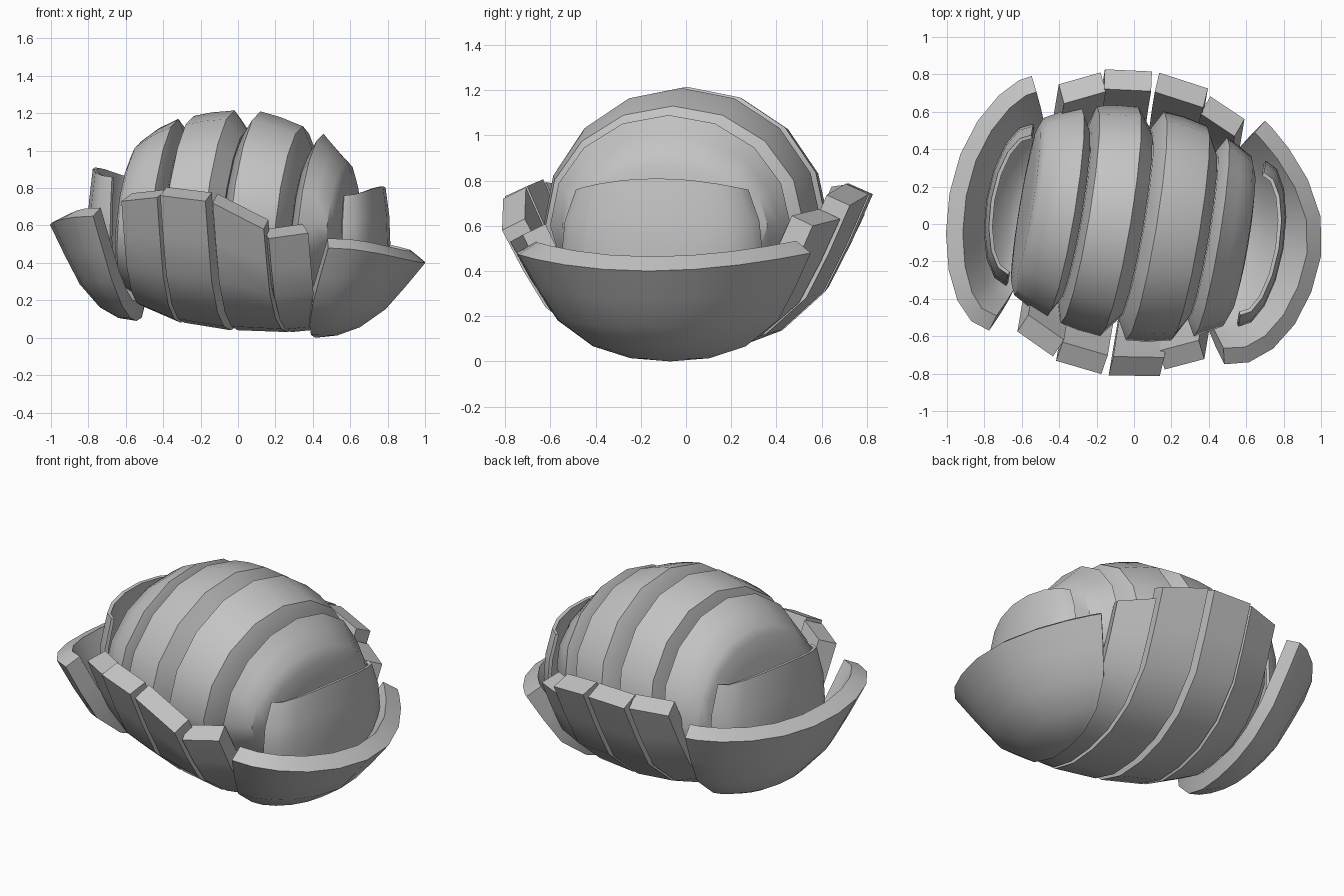
import bpy, bmesh, math
from mathutils import Matrix, Vector

cube = bpy.data.objects.get("Cube")
if cube:
    bpy.data.objects.remove(cube, do_unlink=True)

grey = bpy.data.materials.new("stone grey")
grey.use_nodes = True
grey.diffuse_color = (0.55, 0.55, 0.55, 1)
grey.node_tree.nodes["Principled BSDF"].inputs["Base Color"].default_value = (0.55, 0.55, 0.55, 1)

TURN = Matrix.Rotation(math.radians(-9.5), 4, "Z")  # the whole row of slices is turned a little


def grid_object(name, rows, ring=False, thickness=0):
    """Skin a list of point rows; close it as a solid ring loft or thicken it as a shell."""
    bm = bmesh.new()
    verts = [[bm.verts.new(p) for p in row] for row in rows]
    n = len(rows[0])
    for a, b in zip(verts, verts[1:]):
        for i in range(n if ring else n - 1):
            j = (i + 1) % n
            bm.faces.new((a[i], a[j], b[j], b[i]))
    if ring:
        bm.faces.new(verts[0])
        bm.faces.new(verts[-1])
    bmesh.ops.remove_doubles(bm, verts=bm.verts, dist=0.001)
    bmesh.ops.dissolve_degenerate(bm, edges=bm.edges, dist=0.001)
    if ring:
        bmesh.ops.recalc_face_normals(bm, faces=bm.faces)
    else:
        # Shell faces point away from the middle of the model
        bm.normal_update()
        middle = Vector((0, 0, 0.8))
        if sum(f.normal.dot(f.calc_center_median() - middle) for f in bm.faces) < 0:
            bmesh.ops.reverse_faces(bm, faces=bm.faces)
    bmesh.ops.transform(bm, matrix=TURN, verts=bm.verts)
    mesh = bpy.data.meshes.new(name)
    bm.to_mesh(mesh)
    bm.free()
    mesh.materials.append(grey)
    obj = bpy.data.objects.new(name, mesh)
    bpy.context.collection.objects.link(obj)
    bpy.ops.object.select_all(action="DESELECT")
    obj.select_set(True)
    bpy.context.view_layer.objects.active = obj
    if thickness:
        mod = obj.modifiers.new("wall", "SOLIDIFY")
        mod.thickness = thickness
        mod.offset = -1
        bpy.ops.object.modifier_apply(modifier="wall")
    bpy.ops.object.shade_smooth_by_angle(angle=math.radians(35))
    return obj


# Domed inner slices: stations of (x, height above the middle, half width)
MID = 0.6


def dome_ring(x, height, width, count=16):
    pts = []
    for i in range(count):
        a = math.tau * i / count
        z = math.sin(a) * height * (1 if math.sin(a) > 0 else 0.75)
        pts.append((x + 0.1 * z, width * math.cos(a), MID + z))
    return pts


dome_slices = [
    [(-0.6, 0.1, 0.12), (-0.597, 0.28, 0.32), (-0.59, 0.4, 0.43), (-0.57, 0.45, 0.48),
     (-0.48, 0.52, 0.53), (-0.38, 0.57, 0.57), (-0.33, 0.47, 0.48)],
    [(-0.325, 0.47, 0.48), (-0.3, 0.585, 0.59), (-0.2, 0.605, 0.61), (-0.08, 0.615, 0.62), (0.0, 0.51, 0.52)],
    [(0.005, 0.51, 0.52), (0.06, 0.61, 0.62), (0.17, 0.58, 0.61), (0.3, 0.53, 0.58), (0.365, 0.4, 0.46)],
    [(0.37, 0.4, 0.46), (0.415, 0.49, 0.54), (0.49, 0.41, 0.5), (0.56, 0.34, 0.46),
     (0.59, 0.27, 0.38), (0.605, 0.16, 0.24), (0.61, 0.05, 0.08)],
]
for k, stations in enumerate(dome_slices):
    grid_object(f"dome_slice_{k + 1}", [dome_ring(*s) for s in stations], ring=True)

# Flared outer bowl bands: (x, half width, bottom, front rim, back rim) at both edges
BOWL = [(1, 1), (0.88, 0.68), (0.75, 0.38), (0.52, 0.14), (0.27, 0.03), (0, 0)]


def bowl_row(x, width, bottom, front, back):
    front_half = [(x, -f * width, bottom + (front - bottom) * g) for f, g in BOWL]
    back_half = [(x, f * width, bottom + (back - bottom) * g) for f, g in BOWL]
    return front_half + back_half[-2::-1]


bowl_bands = [
    [(-0.52, 0.67, 0.17, 0.73, 0.73), (-0.31, 0.77, 0.08, 0.75, 0.74)],
    [(-0.29, 0.79, 0.08, 0.76, 0.74), (-0.04, 0.82, 0.04, 0.73, 0.74)],
    [(0.0, 0.82, 0.04, 0.72, 0.74), (0.27, 0.78, 0.03, 0.58, 0.69)],
    [(0.29, 0.74, 0.03, 0.53, 0.63), (0.49, 0.65, 0.05, 0.56, 0.6)],
]
for k, (left, right) in enumerate(bowl_bands):
    grid_object(f"bowl_band_{k + 1}", [bowl_row(*left), bowl_row(*right)], thickness=0.115)


# End bowls: quarter bowls that close the row, with a more pointed back half
def end_bowl(name, side, foot, base, tip, width, bottom, rim, lift, point):
    rows = []
    for i in range(11):
        t = math.radians(-90 + 180 * i / 10)
        bulge = max(math.cos(t), 0) ** (point if t > 0 else 1)
        row = []
        for f, g in BOWL:
            x = foot + (base - foot) * g + (tip - base) * f * bulge
            top = rim + lift * math.sin(t) ** 2
            row.append((side * x, width * f * math.sin(t), bottom + (top - bottom) * g))
        rows.append(row)
    grid_object(name, rows, thickness=0.1)


end_bowl("end_bowl_left", 1, 0.42, 0.6, 1.015, 0.66, 0.0, 0.4, 0.08, 1.9)
end_bowl("end_bowl_right", -1, 0.55, 0.67, 1.0, 0.69, 0.09, 0.6, 0.05, 1.4)


# Thin curved panels between each end bowl and the dome, lower at their ends
def end_panel(name, side, base, reach, width, top):
    rows = []
    for u, scale in ((0, 0.9), (0.4, 1), (0.7, 0.97), (1, 0.86)):
        row = []
        for i in range(9):
            t = math.radians(-90 + 180 * i / 8)
            z = 0.3 + u * (top - 0.3 - 0.05 * math.sin(t) ** 2)
            row.append((side * (base + reach * scale * math.cos(t)), width * scale * math.sin(t), z))
        rows.append(row)
    grid_object(name, rows, thickness=0.02)


end_panel("end_panel_left", 1, 0.64, 0.17, 0.45, 0.81)
end_panel("end_panel_right", -1, 0.62, 0.18, 0.44, 0.91)
